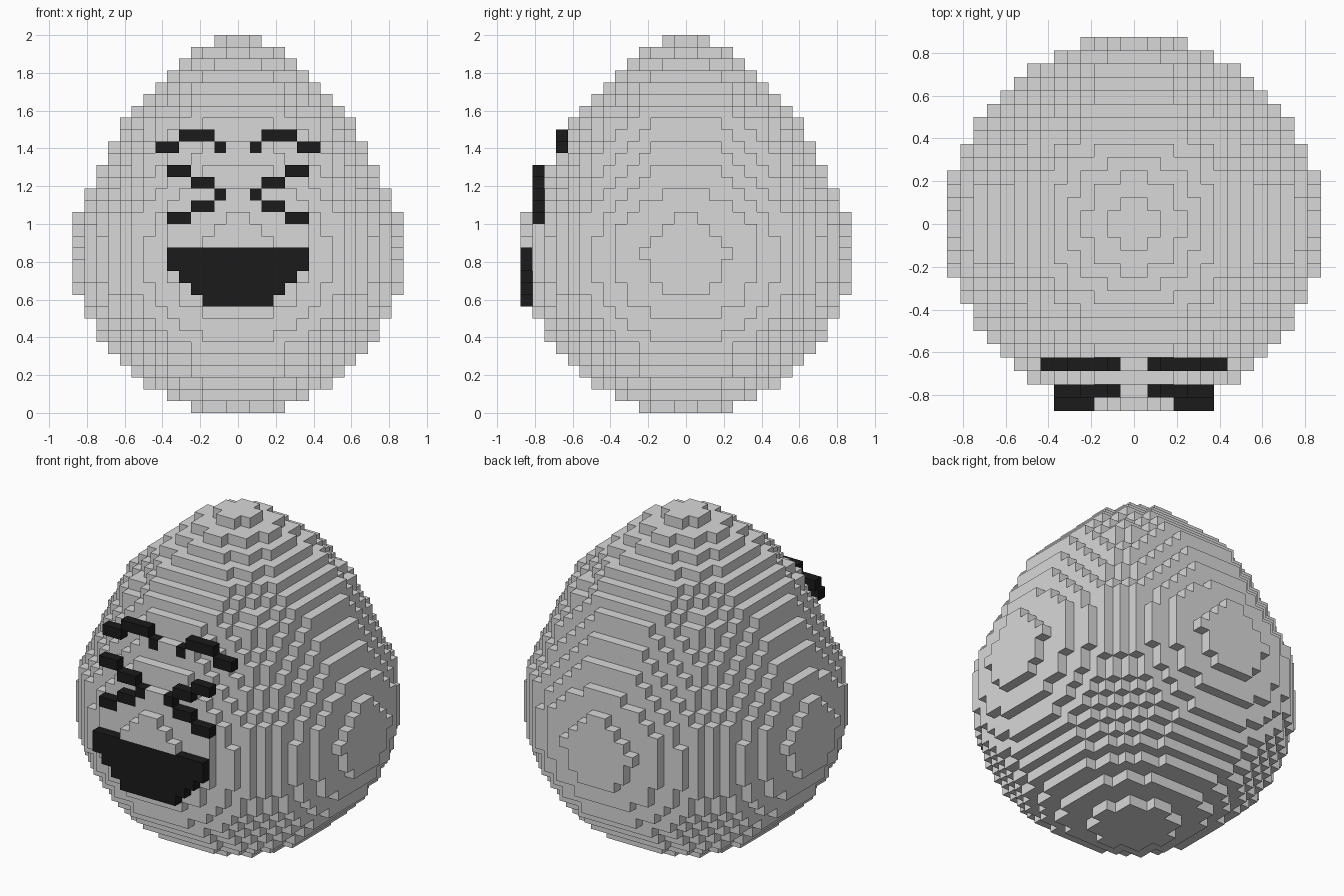
import bpy
import bmesh
from math import sqrt
from mathutils import Vector

CUBE = 0.0625

if "Cube" in bpy.data.objects:
    bpy.data.objects.remove(bpy.data.objects["Cube"], do_unlink=True)


def make_material(name, value):
    mat = bpy.data.materials.new(name)
    mat.use_nodes = True
    colour = (value, value, value, 1)
    mat.diffuse_color = colour
    mat.node_tree.nodes["Principled BSDF"].inputs["Base Color"].default_value = colour
    return mat


def row(start, end, front, layer):
    """Blocks from start to end along x, on the given front plane and layer."""
    return {(x, -front, layer) for x in range(start, end)}


def mirrored(cells):
    return {(-x - 1, y, z) for x, y, z in cells}


def build_blocks(name, cells, occupied, mat):
    """Make a mesh from the block sides that no neighbouring block hides."""
    bm = bmesh.new()
    for cell in sorted(cells):
        centre = Vector(cell) + Vector((0.5, 0.5, 0.5))
        for axis in range(3):
            for sign in (-1, 1):
                normal = Vector((0, 0, 0))
                normal[axis] = sign
                if tuple(int(c + n) for c, n in zip(cell, normal)) in occupied:
                    continue
                u = Vector((0, 0, 0))
                u[(axis + 1) % 3] = 0.5
                v = normal.cross(u)
                middle = centre + normal / 2
                corners = (-u - v, u - v, u + v, v - u)
                bm.faces.new([bm.verts.new((middle + c) * CUBE) for c in corners])
    bmesh.ops.remove_doubles(bm, verts=bm.verts, dist=CUBE / 100)
    mesh = bpy.data.meshes.new(name)
    bm.to_mesh(mesh)
    bm.free()
    mesh.materials.append(mat)
    obj = bpy.data.objects.new(name, mesh)
    bpy.context.collection.objects.link(obj)
    return obj


grey = make_material("shell grey", 0.69)
black = make_material("face black", 0.0105)

# Egg body: elliptical lower half, then the radius of each layer up to the tip
radii = [13.95 * sqrt(1 - ((13 - z) / 13.5) ** 2) for z in range(14)]
radii += [13.87, 13.7, 13.54, 13.18, 12.72, 12.3, 11.85, 11.4, 10.93,
          10.47, 10, 9.3, 8.5, 7.5, 6.4, 5.1, 3.8, 1.9]
body = set()
for z, radius in enumerate(radii):
    for x in range(-14, 14):
        for y in range(-14, 14):
            if (x + 0.5) ** 2 + (y + 0.5) ** 2 <= radius ** 2:
                body.add((x, y, z))

# Open laughing mouth, narrowing downwards
mouth = set()
for half, layer in ((6, 13), (6, 12), (5, 11), (4, 10), (3, 9)):
    mouth |= row(-half, half, 14, layer)

# Squeezed eye, pointing to the middle of the face
eye = row(1, 2, 13, 18)
for step in (1, 2):
    for layer in (18 - step, 18 + step):
        eye |= row(2 * step, 2 * step + 2, 13, layer)

# Arched brow
brow = row(2, 5, 11, 23) | row(5, 7, 11, 22) | row(1, 2, 11, 22)

features = {
    "mouth": mouth,
    "left_eye": eye,
    "right_eye": mirrored(eye),
    "left_brow": brow,
    "right_brow": mirrored(brow),
}
face = set().union(*features.values())
occupied = body | face

build_blocks("egg_body", body - face, occupied, grey)
for name, cells in features.items():
    build_blocks(name, cells, occupied, black)
